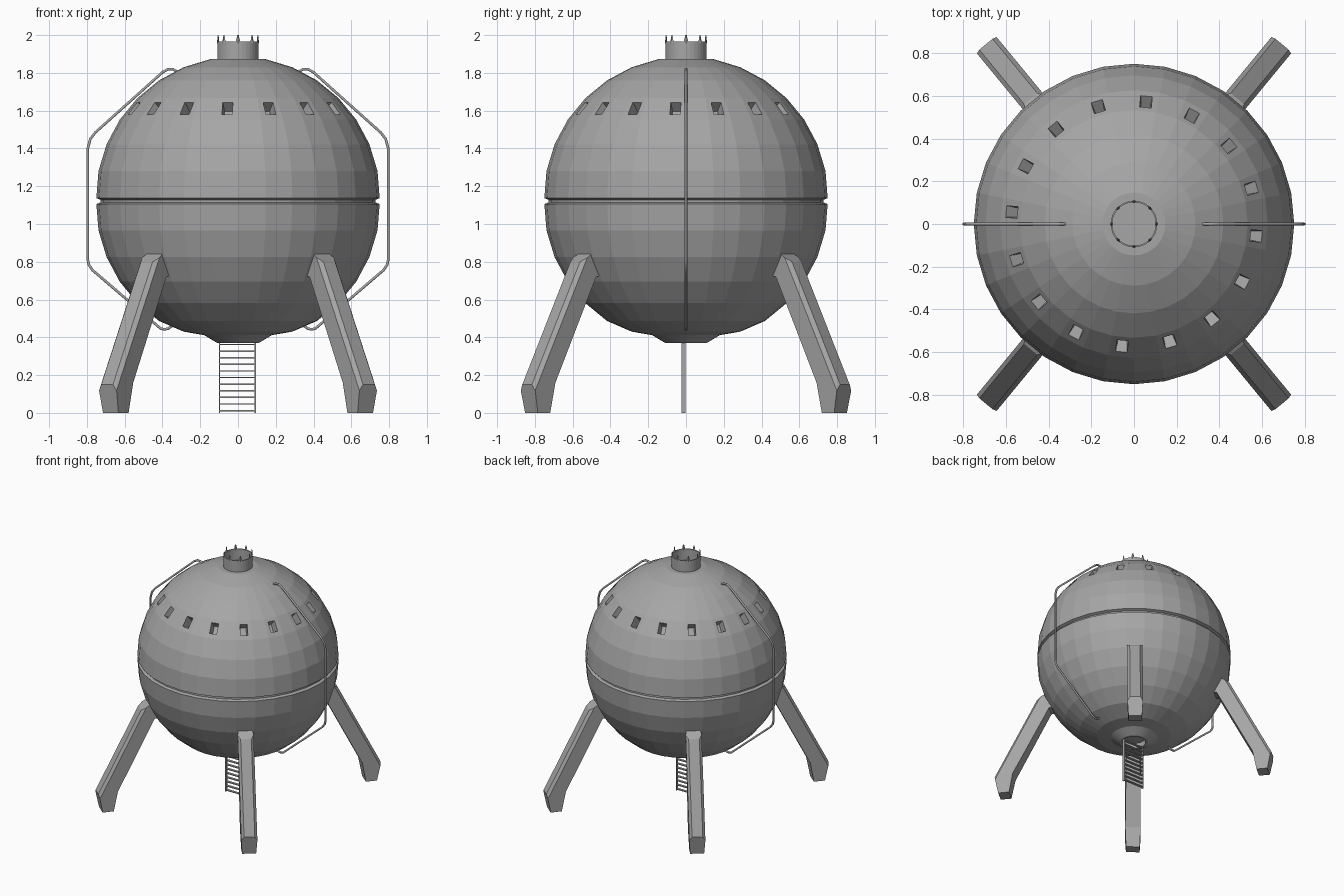
import bpy, bmesh, math
from mathutils import Vector, Matrix

if "Cube" in bpy.data.objects:
    bpy.data.objects.remove(bpy.data.objects["Cube"])

# Dark grey metal shared by every part
metal = bpy.data.materials.new("dark_grey_metal")
metal.diffuse_color = (0.38, 0.38, 0.38, 1)
metal.use_nodes = True
metal.node_tree.nodes["Principled BSDF"].inputs["Base Color"].default_value = metal.diffuse_color


def finish(bm, name):
    bmesh.ops.recalc_face_normals(bm, faces=bm.faces)
    me = bpy.data.meshes.new(name)
    bm.to_mesh(me)
    bm.free()
    me.materials.append(metal)
    ob = bpy.data.objects.new(name, me)
    bpy.context.collection.objects.link(ob)
    return ob


def lathe(name, profile, n, closed=False):
    bm = bmesh.new()
    rings = []
    for r, z in profile:
        if r == 0:
            rings.append([bm.verts.new((0, 0, z))] * n)
        else:
            rings.append([bm.verts.new((r * math.cos(2 * math.pi * i / n),
                                        r * math.sin(2 * math.pi * i / n), z)) for i in range(n)])
    pairs = list(zip(rings, rings[1:]))
    if closed:
        pairs.append((rings[-1], rings[0]))
    for a, b in pairs:
        for i in range(n):
            j = (i + 1) % n
            bm.faces.new(list(dict.fromkeys((a[i], a[j], b[j], b[i]))))
    return finish(bm, name)


def box(bm, centre, size, rot=Matrix()):
    return bmesh.ops.create_cube(bm, size=1, matrix=Matrix.Translation(centre) @ rot
                                 @ Matrix.Diagonal((*size, 1)))["verts"]


# Spherical hull: two half shells, equator groove, recessed bottom hatch
R = 0.753
step = math.pi / 16
profile = [(0, 0.41), (0.085, 0.41), (0.09, 0.37), (0.11, 0.37), (0.18, 0.412), (0.287, 0.43)]
profile += [(R * math.sin(k * step), 1.113 - R * math.cos(k * step)) for k in range(3, 8)]
profile += [(0.75, 1.106), (0.728, 1.114), (0.728, 1.128), (0.75, 1.137)]
profile += [(R * math.sin(k * step), 1.134 + R * math.cos(k * step)) for k in range(7, 0, -1)]
profile += [(0, 1.873)]
hull = lathe("hull", profile, 32)

# Ring of sixteen recessed windows, narrowing inward
bm = bmesh.new()
tilt = math.radians(40)
for k in range(16):
    a = math.radians(84.4 + 22.5 * k)
    rot = Matrix.Rotation(a, 4, 'Z') @ Matrix.Rotation(-tilt, 4, 'Y')
    out = rot @ Vector((1, 0, 0))
    axis_point = Vector((0, 0, 1.13))
    for v in box(bm, axis_point + out * 0.745, (0.12, 0.065, 0.1), rot):
        d = v.co - axis_point
        along = out * d.dot(out)
        if along.length < 0.745:
            v.co = axis_point + along + (d - along) * 0.65
cutter = finish(bm, "window_cutter")
cutter.hide_render = True
cutter.hide_set(True)
mod = hull.modifiers.new("windows", 'BOOLEAN')
mod.operation = 'DIFFERENCE'
mod.solver = 'EXACT'
mod.object = cutter
bpy.context.view_layer.update()
me = bpy.data.meshes.new_from_object(hull.evaluated_get(bpy.context.evaluated_depsgraph_get()))
hull.modifiers.clear()
hull.data = me
bpy.data.objects.remove(cutter)

# Open collar on top with eight small prongs
collar = lathe("top_collar", [(0.109, 1.86), (0.109, 1.965), (0.102, 1.965), (0.102, 1.86)], 32, True)
bm = bmesh.new()
for k in range(8):
    a = k * math.pi / 4
    bmesh.ops.create_cone(bm, cap_ends=True, segments=4, radius1=0.014, radius2=0.004, depth=0.045,
                          matrix=Matrix.Rotation(a, 4, 'Z') @ Matrix.Translation((0.105, 0, 1.9775))
                          @ Matrix.Diagonal((0.5, 1, 1, 1)))
finish(bm, "collar_prongs")

# Four splayed legs from one side outline, long edges chamfered
outline = [(0.56, 0.84), (0.69, 0.845), (0.76, 0.80), (1.09, 0.15), (1.06, 0),
           (0.975, 0), (0.945, 0.16), (0.66, 0.72), (0.56, 0.74)]
for sx in (-1, 1):
    for sy in (-1, 1):
        a = math.atan2(sy * 0.772, sx * 0.636)
        bm = bmesh.new()
        f = bm.faces.new([bm.verts.new((u, -0.06, z)) for u, z in outline])
        ext = bmesh.ops.extrude_face_region(bm, geom=[f])
        bmesh.ops.translate(bm, vec=(0, 0.12, 0),
                            verts=[v for v in ext["geom"] if isinstance(v, bmesh.types.BMVert)])
        bm.normal_update()
        long_edges = []
        for e in bm.edges:
            p, q = e.verts
            zs = sorted((p.co.z, q.co.z))
            if abs(p.co.y - q.co.y) < 0.001 and zs[0] > 0.1 and zs[1] - zs[0] > 0.3:
                long_edges.append(e)
        bmesh.ops.bevel(bm, geom=long_edges, offset=0.02, offset_type='OFFSET',
                        segments=1, affect='EDGES')
        for v in bm.verts:
            if v.co.z < 0.01 or v.co.x < 0.7:
                v.co.y *= 0.88
        bm.transform(Matrix.Rotation(a, 4, 'Z'))
        finish(bm, ("front" if sy < 0 else "back") + ("_left" if sx < 0 else "_right") + "_leg")

# Bent pipe rails on both sides
path = [(0.30, 1.79), (0.325, 1.808), (0.345, 1.82), (0.37, 1.82), (0.40, 1.803), (0.755, 1.485),
        (0.782, 1.45), (0.795, 1.40), (0.795, 0.81), (0.79, 0.785), (0.77, 0.755), (0.74, 0.73),
        (0.43, 0.464), (0.41, 0.447), (0.39, 0.442), (0.37, 0.446), (0.345, 0.464), (0.31, 0.50)]
for s, side in ((-1, "left"), (1, "right")):
    cu = bpy.data.curves.new(side + "_rail", 'CURVE')
    cu.dimensions = '3D'
    cu.bevel_depth = 0.008
    cu.bevel_resolution = 1
    cu.use_fill_caps = True
    cu.materials.append(metal)
    sp = cu.splines.new('POLY')
    sp.points.add(len(path) - 1)
    for p, (x, z) in zip(sp.points, path):
        p.co = (s * x, 0, z, 1)
    bpy.context.collection.objects.link(bpy.data.objects.new(side + "_rail", cu))

# Ladder hanging from the bottom hatch
bm = bmesh.new()
for s in (-1, 1):
    box(bm, (s * 0.094 - 0.003, -0.013, 0.2), (0.006, 0.022, 0.4))
for k in range(11):
    box(bm, (-0.003, -0.013, 0.012 + 0.035 * k), (0.188, 0.02, 0.007))
finish(bm, "ladder")
